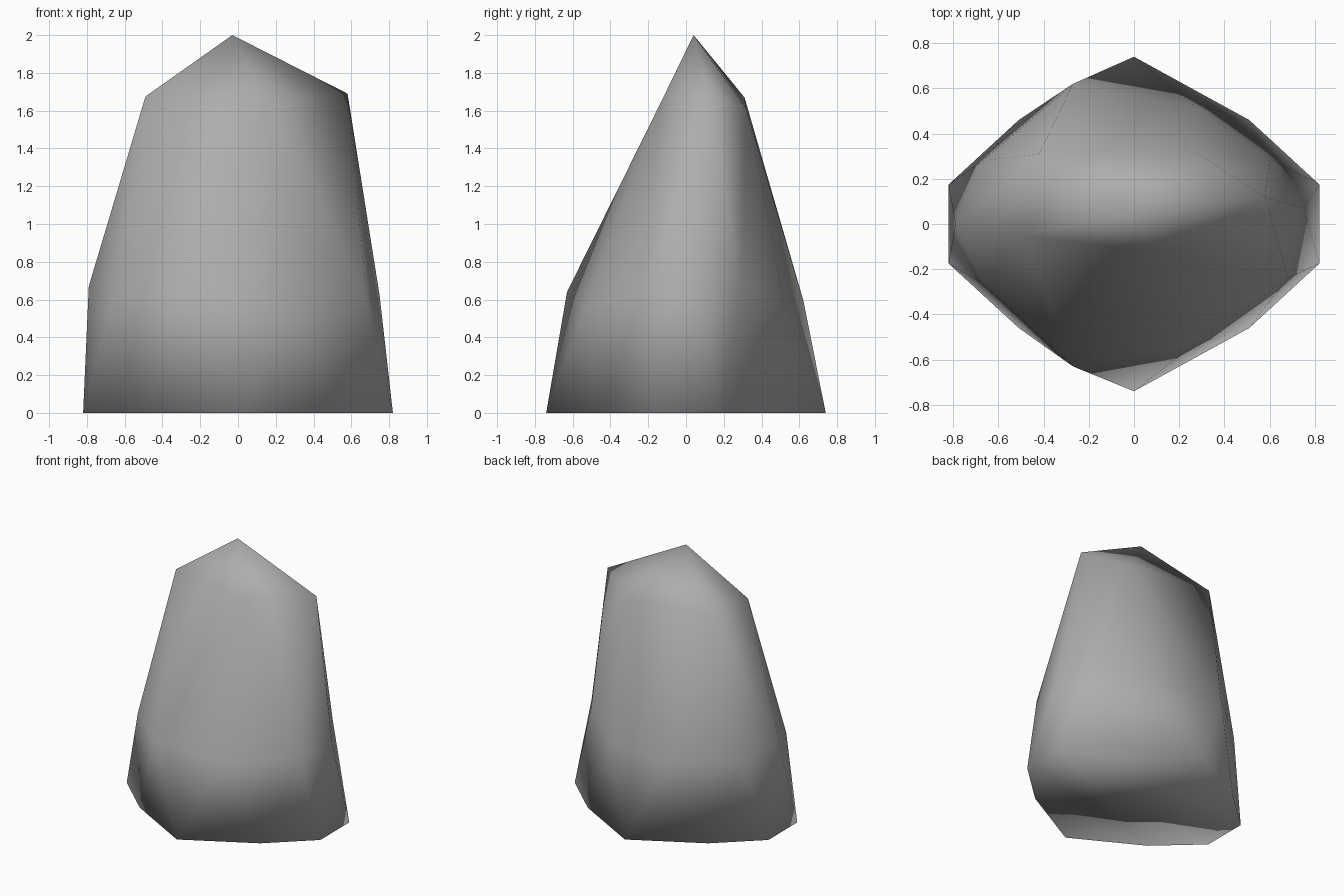
import bpy
import bmesh

old = bpy.data.objects.get("Cube")
if old:
    bpy.data.objects.remove(old, do_unlink=True)


def make_material(name, colour):
    mat = bpy.data.materials.new(name)
    mat.use_nodes = True
    mat.diffuse_color = colour
    mat.node_tree.nodes["Principled BSDF"].inputs["Base Color"].default_value = colour
    return mat


# Ground outline: one quarter, mirrored to the other three
quarter = [(0.82, 0.175), (0.51, 0.46)]
right_back = quarter + [(0, 0.74)]
left_back = [(-x, y) for x, y in reversed(quarter)]
half = right_back + left_back
outline = [(x, y, 0) for x, y in half] + [(-x, -y, 0) for x, y in half]

# Irregular shoulder ring, counter-clockwise from the +x side
shoulder = [
    (0.75, 0.07, 0.62), (0.60, 0.29, 0.68), (0.27, 0.52, 0.58), (-0.27, 0.62, 0.60),
    (-0.67, 0.28, 0.60), (-0.79, 0.00, 0.67), (-0.66, -0.27, 0.61),
    (-0.27, -0.63, 0.64), (0.27, -0.53, 0.57), (0.68, -0.24, 0.62),
]

# Crown ring and peak
crown = [(0.58, 0.12, 1.69), (0.27, 0.32, 1.61), (-0.42, 0.31, 1.67),
         (-0.49, -0.05, 1.675), (0.15, -0.13, 1.65)]
peak = (-0.03, 0.04, 2.0)

bm = bmesh.new()
base = [bm.verts.new(p) for p in outline]
mid = [bm.verts.new(p) for p in shoulder]
top = [bm.verts.new(p) for p in crown]
tip = bm.verts.new(peak)

# Lower band
for k in range(len(mid)):
    n = (k + 1) % len(mid)
    bm.faces.new((base[k - 1], base[k], mid[k]))
    bm.faces.new((base[k], mid[n], mid[k]))

# Upper band and cap
for j in range(len(top)):
    n = (j + 1) % len(top)
    a, b, c = mid[2 * j], mid[2 * j + 1], mid[2 * n]
    for tri in ((top[j], a, b), (top[n], b, c), (top[j], b, top[n]), (tip, top[j], top[n])):
        bm.faces.new(tri)

# Underside
bm.faces.new(list(reversed(base)))
bmesh.ops.recalc_face_normals(bm, faces=bm.faces[:])
for face in bm.faces:
    face.smooth = True

mesh = bpy.data.meshes.new("rock")
bm.to_mesh(mesh)
bm.free()
mesh.materials.append(make_material("stone grey", (0.42, 0.42, 0.42, 1)))
rock = bpy.data.objects.new("rock", mesh)
bpy.context.collection.objects.link(rock)
